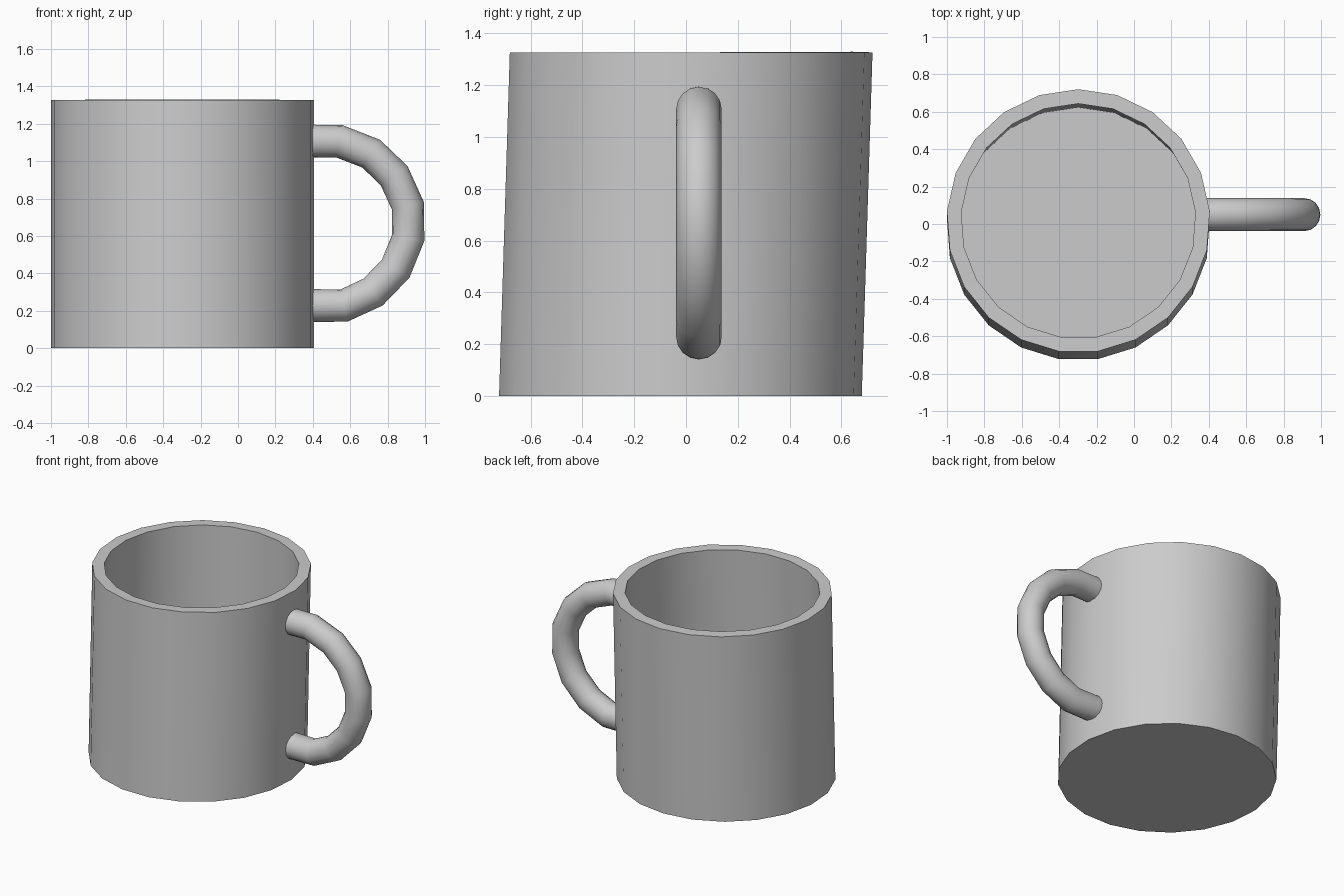
import bpy, bmesh
from math import sin, cos, tau

if "Cube" in bpy.data.objects:
    bpy.data.objects.remove(bpy.data.objects["Cube"])

SIDES, RADIUS, HEIGHT = 21, 0.7045, 1.327


def smooth(obj):
    bpy.ops.object.select_all(action='DESELECT')
    obj.select_set(True)
    bpy.context.view_layer.objects.active = obj
    bpy.ops.object.shade_smooth_by_angle(angle=0.6)


# Cup: slightly leaning open cylinder, thickened inward
bm = bmesh.new()


def ring(cy, z):
    return [bm.verts.new((-0.2975 - RADIUS * sin(tau * i / SIDES),
                          cy + RADIUS * cos(tau * i / SIDES), z))
            for i in range(SIDES)]


bottom, top = ring(-0.0255, 0), ring(0.016, HEIGHT)
bm.faces.new(bottom)
for i in range(SIDES):
    j = (i + 1) % SIDES
    bm.faces.new((bottom[i], bottom[j], top[j], top[i]))
bmesh.ops.recalc_face_normals(bm, faces=bm.faces)
# make sure the floor faces downward so the wall thickens inward
bm.faces.ensure_lookup_table()
bm.normal_update()
if bm.faces[0].normal.z > 0:
    bmesh.ops.reverse_faces(bm, faces=bm.faces)
mesh = bpy.data.meshes.new("cup")
bm.to_mesh(mesh)
bm.free()
cup = bpy.data.objects.new("cup", mesh)
bpy.context.collection.objects.link(cup)
wall = cup.modifiers.new("wall", 'SOLIDIFY')
wall.thickness = 0.077
wall.offset = -1
smooth(cup)
bpy.ops.object.modifier_apply(modifier="wall")
smooth(cup)

# Handle: round tube along a segmented loop, ends buried in the wall
path = [(0.37, 1.107), (0.54, 1.107), (0.712, 1.04), (0.835, 0.922),
        (0.908, 0.762), (0.91, 0.59), (0.843, 0.425), (0.722, 0.30),
        (0.567, 0.228), (0.37, 0.228)]
curve = bpy.data.curves.new("handle", 'CURVE')
curve.dimensions = '3D'
curve.bevel_depth = 0.088
curve.bevel_resolution = 6
curve.use_fill_caps = True
spline = curve.splines.new('POLY')
spline.points.add(len(path) - 1)
for point, (x, z) in zip(spline.points, path):
    point.co = (x, 0.05, z, 1)
handle = bpy.data.objects.new("handle", curve)
bpy.context.collection.objects.link(handle)
bpy.ops.object.select_all(action='DESELECT')
handle.select_set(True)
bpy.context.view_layer.objects.active = handle
bpy.ops.object.convert(target='MESH')
smooth(bpy.context.view_layer.objects.active)
